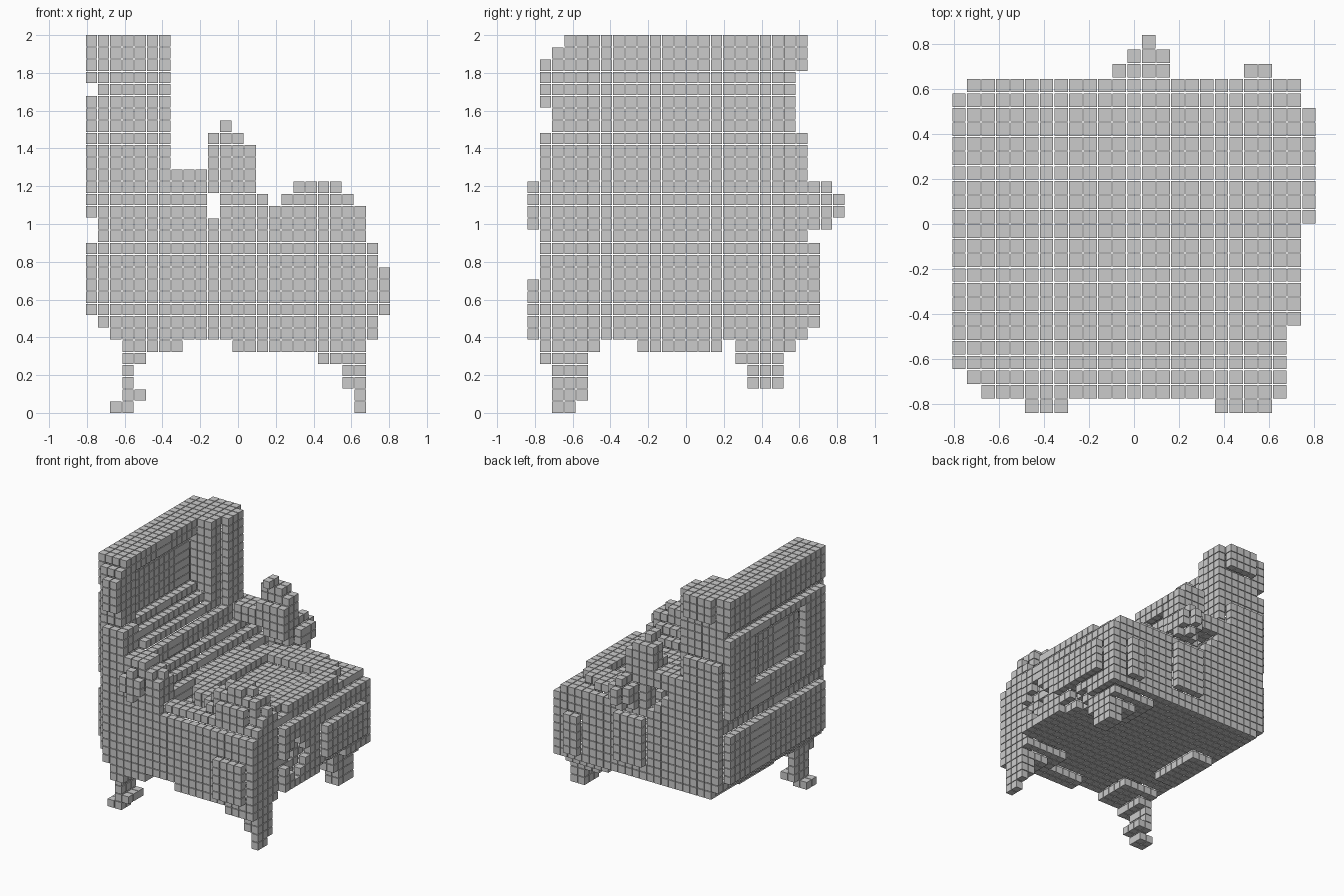
import bpy
import bmesh
from mathutils import Vector

default = bpy.data.objects.get("Cube")
if default:
    bpy.data.objects.remove(default)

# Block grid: columns run along x, rows along y, layers along z
COLUMNS, ROWS, LAYERS = 25, 26, 31
FILL = 0.92
PITCH = 2 / (LAYERS - 1 + FILL)
SIZE = PITCH * FILL
MIDDLE = Vector(((COLUMNS - 1) / 2, (ROWS - 1) / 2, 0))
GRID = [(i, j, k) for i in range(COLUMNS) for j in range(ROWS) for k in range(LAYERS)]


def cells_where(rule):
    return {cell for cell in GRID if rule(*cell)}


def box(low, high):
    """Cells between two opposite corners, both included."""
    return cells_where(lambda *cell: all(
        a <= c <= b for a, c, b in zip(low, cell, high)))


def blob(centre, radii):
    """Cells inside an ellipsoid."""
    return cells_where(lambda *cell: sum(
        ((c - m) / r) ** 2 for c, m, r in zip(cell, centre, radii)) <= 1)


def body_rule(i, j, k):
    """Upholstered body: rounded lower rim, bowed front, sunken middle."""
    rim = max(0, 8 - k)
    bulge = 3 <= j <= 21 and 8 <= k <= 13
    first = max(rim, 3 - j, 0 if bulge else 1)
    last = 22 if j < 6 else 23
    if 13 <= j <= 20 and 8 <= k <= 11:
        last += 1
    top = 13 if 8 <= i <= 14 and 4 <= j <= 19 else 14
    if i >= 23 or j == 1:
        top = 13
    return first <= i <= last and 1 <= j <= 22 and 6 <= k <= top


def cushion_rule(i, j, k):
    """Low pad with rounded corners and a hollow inside its rim."""
    across, along = abs(i - 16) / 6.2, abs(j - 12.5) / 8.6
    reach = across ** 4 + along ** 4
    return reach <= 1 and (k == 14 or k == 15 and reach > 0.15)


def back_rule(i, j, k):
    """Tall back: recessed panel, one wing and a sloping lower pad."""
    upright = k > 22
    first = max(1, k - 27) if k > 24 else 1 + upright
    last = 21 if upright and k < 28 else 22
    if j >= 17:
        front = 6 if 19 <= j <= 21 else 5
    else:
        front = 3 if k >= 29 or j <= 4 or not upright else 2
    if not upright:
        slope = 3 + (23 - k) * 3 // 4
        front = max(front, min(9, slope))
        if j <= 3 and k > 17:
            front = 4
    border = j <= 2 or j == 22 or k in (14, 15, 26)
    panel = 7 <= j <= 16 and 19 <= k <= 24
    rear = 1 if border or panel else 0
    if j == 1 or upright and j == 22:
        rear = 2
    return k >= 14 and first <= j <= last and rear <= i <= front


def post_rule(i, j, k):
    """Arm post, thicker in the middle and narrowing to a point."""
    narrow = max(0, k - 21)
    left = 10 + narrow // 2 if k > 17 else 11
    outer = 22 - narrow // 2
    inner = outer - 2 if 17 <= k <= 20 else outer - 1
    return 14 <= k <= 23 and left <= i <= 13 - narrow and inner <= j <= outer


def leg(column, row, reaches, foot):
    """Leg that widens upward from its foot layer."""
    depths = (1, 2, 2, 2, 3, 4)
    cells = set()
    for k in range(foot, len(reaches)):
        start, end = sorted((column, column + reaches[k]))
        near = row - 1 if k > 3 else row
        cells |= box((start, near, k), (end, near + depths[k], k))
    return cells


FRONT_TAPER = (0, 0, -1, -1, -3, -5)
BACK_TAPER = (-1, 1, 0, 0, 1, 4)

parts = {
    "seat_base": cells_where(body_rule),
    "seat_cushion": cells_where(cushion_rule),
    "backrest": cells_where(back_rule),
    "left_arm_rail": box((7, 20, 18), (9, 22, 19)),
    "left_arm_post": cells_where(post_rule),
    "left_arm_knob": blob((13, 23, 16.4), (1.6, 2.6, 2)),
    "right_arm_scroll": blob((6, 2, 16.5), (3.6, 2.4, 3)),
    "right_arm_front": blob((18.5, 4, 14), (4, 2.6, 4.6)),
    # Raised ornament on the lower rails
    "right_rail_ornament": box((18, 0, 6), (21, 0, 10)),
    "left_rail_ornament": box((11, 23, 8), (14, 23, 13)),
    "left_corner_ornament": box((20, 23, 7), (21, 23, 11)),
    "right_rail_lip": box((12, 1, 5), (17, 2, 5)),
    "back_rail_block": box((3, 9, 5), (5, 15, 5)),
    "back_right_leg": leg(3, 2, BACK_TAPER, 0),
    "front_right_leg": leg(22, 2, FRONT_TAPER, 0),
    "front_left_leg": leg(22, 18, FRONT_TAPER, 2),
}

# Open notch between the arm rail and its post, and hollows in the front rail
notch = box((10, 0, 16), (10, ROWS, 16))
hollows = blob((23, 8, 9), (1, 2, 2)) | blob((23, 15, 6), (1, 2, 1))
for name in parts:
    parts[name] -= notch | hollows
occupied = set().union(*parts.values())


def exposed(cell):
    """True when at least one neighbouring cell is empty."""
    for axis in range(len(cell)):
        for step in (-1, 1):
            neighbour = list(cell)
            neighbour[axis] += step
            if tuple(neighbour) not in occupied:
                return True
    return False


# One small cube supplies the corners and faces for every block
unit = bmesh.new()
bmesh.ops.create_cube(unit, size=SIZE)
corners = [v.co.copy() for v in unit.verts]
quads = [[v.index for v in f.verts] for f in unit.faces]
unit.free()


def build(name, cells):
    verts, faces = [], []
    for cell in sorted(cells):
        centre = (Vector(cell) - MIDDLE) * PITCH
        centre.z += SIZE / 2
        start = len(verts)
        verts += [centre + corner for corner in corners]
        faces += [[start + n for n in quad] for quad in quads]
    mesh = bpy.data.meshes.new(name)
    mesh.from_pydata(verts, [], faces)
    obj = bpy.data.objects.new(name, mesh)
    bpy.context.collection.objects.link(obj)


used = set()
for name, cells in parts.items():
    build(name, {cell for cell in cells - used if exposed(cell)})
    used |= cells
